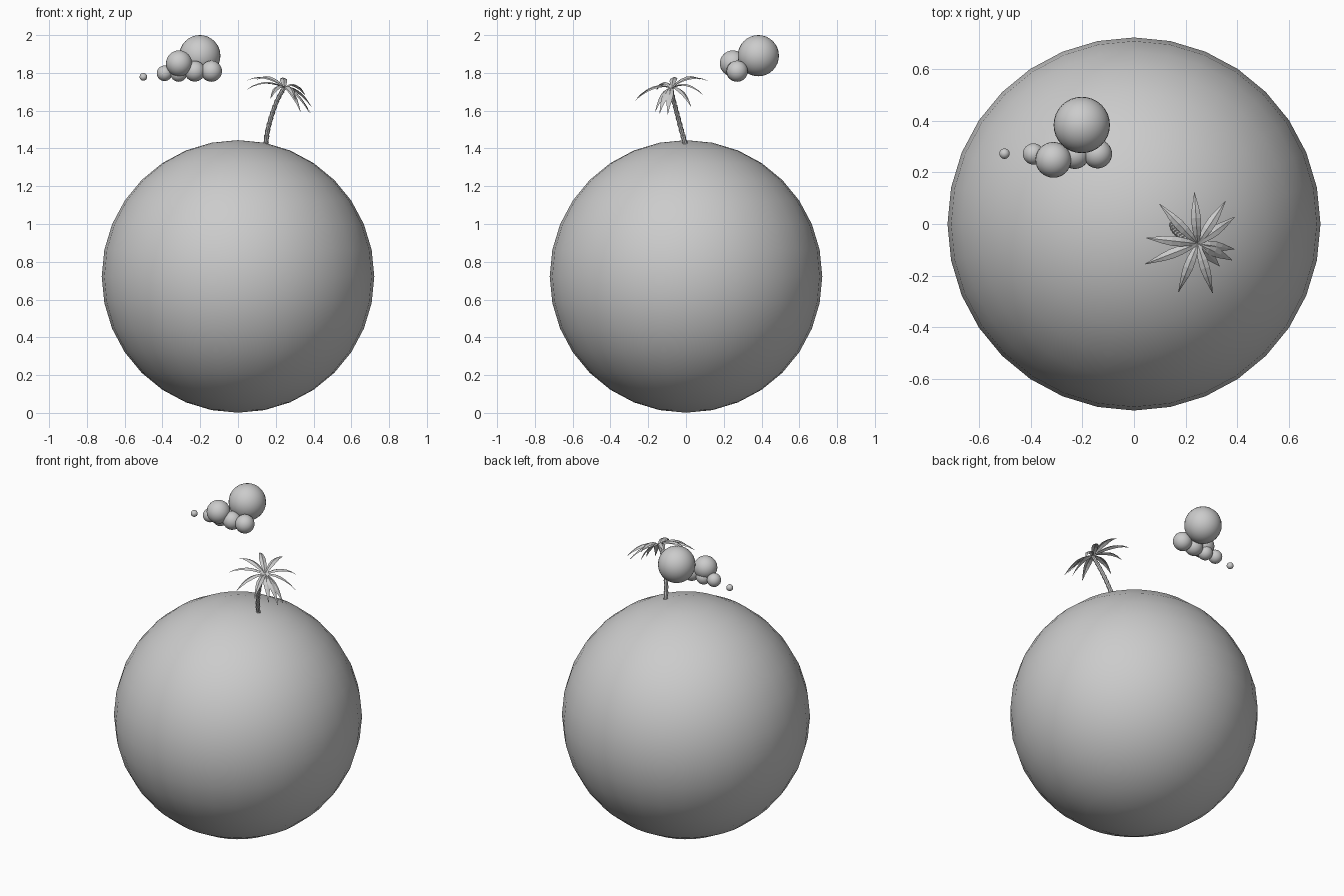
import bpy, bmesh, math
from mathutils import Vector

if "Cube" in bpy.data.objects:
    bpy.data.objects.remove(bpy.data.objects["Cube"])


def ball(name, loc, r, seg=32, rings=16):
    bpy.ops.mesh.primitive_uv_sphere_add(segments=seg, ring_count=rings, radius=r, location=loc)
    ob = bpy.context.object
    ob.name = name
    bpy.ops.object.shade_smooth()
    return ob


def mesh_object(name, verts, faces):
    me = bpy.data.meshes.new(name)
    me.from_pydata(verts, [], faces)
    ob = bpy.data.objects.new(name, me)
    bpy.context.collection.objects.link(ob)
    bm = bmesh.new()
    bm.from_mesh(me)
    bmesh.ops.recalc_face_normals(bm, faces=bm.faces)
    bm.to_mesh(me)
    bm.free()
    return ob


# planet
ball("planet", (0, 0, 0.7225), 0.7215)

# cloud puffs: x, y, z, radius
puffs = [(-0.202, 0.383, 1.891, 0.109), (-0.312, 0.248, 1.850, 0.069),
         (-0.141, 0.271, 1.809, 0.056), (-0.389, 0.271, 1.798, 0.041),
         (-0.229, 0.268, 1.809, 0.055), (-0.314, 0.270, 1.797, 0.044),
         (-0.501, 0.272, 1.779, 0.020)]
for i, (x, y, z, r) in enumerate(puffs):
    ball(f"cloud_puff_{i + 1}", (x, y, z), r)

# trunk: stacked flaring segments along a leaning curve
path = [Vector(p) for p in [(0.146, 0.0, 1.41), (0.157, -0.024, 1.495), (0.180, -0.046, 1.58),
                            (0.210, -0.067, 1.66), (0.245, -0.080, 1.722)]]


def along(t):
    s = min(int(t * 4), 3)
    u = t * 4 - s
    a, b = path[s], path[s + 1]
    before, after = path[max(s - 1, 0)], path[min(s + 2, 4)]
    return 0.5 * (2 * a + (b - before) * u + (2 * before - 5 * a + 4 * b - after) * u * u
                  + (3 * a - before - 3 * b + after) * u ** 3)


SEGMENTS, SIDES = 11, 8
verts, faces = [], []
for k in range(SEGMENTS):
    lo, hi = along(k / SEGMENTS), along((k + 1) / SEGMENTS)
    axis = (hi - lo).normalized()
    u = axis.cross(Vector((0, 1, 0))).normalized()
    v = axis.cross(u)
    taper = 1 - 0.15 * k / SEGMENTS
    base = len(verts)
    for c, r in ((lo - axis * 0.003, 0.0105), (hi, 0.0145)):
        for i in range(SIDES):
            a = math.tau * i / SIDES
            verts.append(c + (u * math.cos(a) + v * math.sin(a)) * r * taper)
    for i in range(SIDES):
        j = (i + 1) % SIDES
        faces.append((base + i, base + j, base + SIDES + j, base + SIDES + i))
    faces.append(tuple(base + i for i in reversed(range(SIDES))))
    faces.append(tuple(base + SIDES + i for i in range(SIDES)))
mesh_object("palm_trunk", verts, faces)

# fronds: folded leaves arching from the crown to each tip
crown = Vector((0.246, -0.076, 1.722))
tips = [(0.234, 0.122, 1.755), (0.354, 0.089, 1.685), (0.389, 0.027, 1.62),
        (0.388, -0.097, 1.58), (0.380, -0.140, 1.585), (0.331, -0.163, 1.595),
        (0.304, -0.267, 1.655), (0.172, -0.263, 1.665), (0.043, -0.155, 1.71),
        (0.048, -0.054, 1.76), (0.099, 0.077, 1.765)]
widths = [0.006, 0.013, 0.018, 0.019, 0.015, 0.008, 0.001]
for n, tip in enumerate(tips):
    tip = Vector(tip)
    side = (tip - crown).cross(Vector((0, 0, 1))).normalized()
    verts, faces = [], []
    for k, w in enumerate(widths):
        t = k / (len(widths) - 1)
        p = crown.lerp(tip, t) + Vector((0, 0, 0.036 * 4 * t * (1 - t)))
        drop = Vector((0, 0, -0.45 * w))
        verts += [p - side * w + drop, p, p + side * w + drop]
        if k:
            b = 3 * (k - 1)
            faces += [(b, b + 1, b + 4, b + 3), (b + 1, b + 2, b + 5, b + 4)]
    mesh_object(f"palm_frond_{n + 1}", verts, faces)
